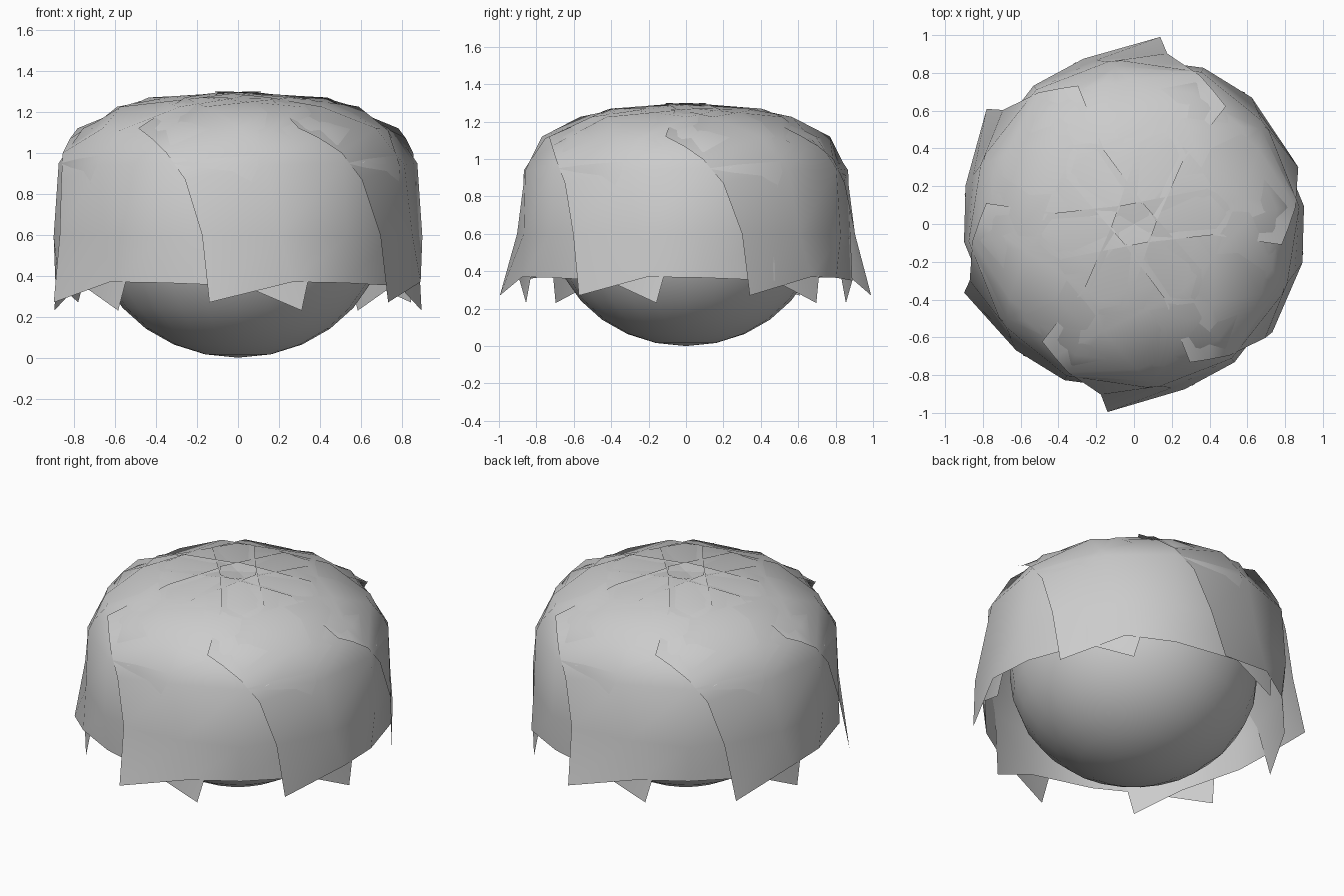
import bpy, bmesh, math
from mathutils import Vector

if "Cube" in bpy.data.objects:
    bpy.data.objects.remove(bpy.data.objects["Cube"], do_unlink=True)

grey = bpy.data.materials.new("plain_grey")
grey.use_nodes = True
grey.diffuse_color = (0.6, 0.6, 0.6, 1)
grey.node_tree.nodes["Principled BSDF"].inputs["Base Color"].default_value = (0.6, 0.6, 0.6, 1)


def finish(bm, name):
    mesh = bpy.data.meshes.new(name)
    bm.to_mesh(mesh)
    bm.free()
    obj = bpy.data.objects.new(name, mesh)
    bpy.context.collection.objects.link(obj)
    mesh.materials.append(grey)
    mesh.shade_smooth()
    return obj


def polar(angle, radius, z):
    a = math.radians(angle)
    return Vector((radius * math.cos(a), radius * math.sin(a), z))


# Round core showing below the drape
bm = bmesh.new()
bmesh.ops.create_uvsphere(bm, u_segments=24, v_segments=14, radius=1)
bmesh.ops.scale(bm, vec=(0.72, 0.72, 0.645), verts=bm.verts)
bmesh.ops.translate(bm, vec=(0, 0, 0.645), verts=bm.verts)
finish(bm, "core_ball")

# Draped sheet as rows of (angle, radius, height), from hem to crown
sheet = [
    [(-44, 1.0, .27), (-19, .915, .37), (0, .88, .365), (26, .89, .35), (44, .91, .23)],
    [(-47, .92, .6), (-23, .89, .6), (0, .905, .59), (26, .88, .6), (50, .88, .58)],
    [(-53, .885, .87), (-27, .87, .94), (0, .88, .95), (29, .87, .94), (60, .88, .84)],
    [(-60, .86, 1.0), (-35, .77, 1.12), (0, .76, 1.12), (36, .77, 1.11), (70, .85, .95)],
    [(-67, .82, 1.07), (-52, .59, 1.225), (0, .44, 1.27), (55, .59, 1.225), (77, .81, .99)],
    [(-74, .79, 1.12), (-74, .42, 1.27), (0, -.12, 1.3), (80, .42, 1.265), (84, .78, 1.02)],
]

# Six overlapping sheets, each with its left hem corner flared differently
for k, flare in enumerate((-.07, -.09, 0, -.01, -.03, .005)):
    turn = 6 + 60 * k
    bm = bmesh.new()
    grid = [[bm.verts.new(polar(a + turn, r, z)) for a, r, z in row] for row in sheet]
    grid[0][0].co += polar(turn - 44, flare, 0)
    for low, high in zip(grid, grid[1:]):
        for i in range(len(low) - 1):
            bm.faces.new((low[i], low[i + 1], high[i + 1], high[i]))
    finish(bm, f"draped_sheet_{k + 1}")
